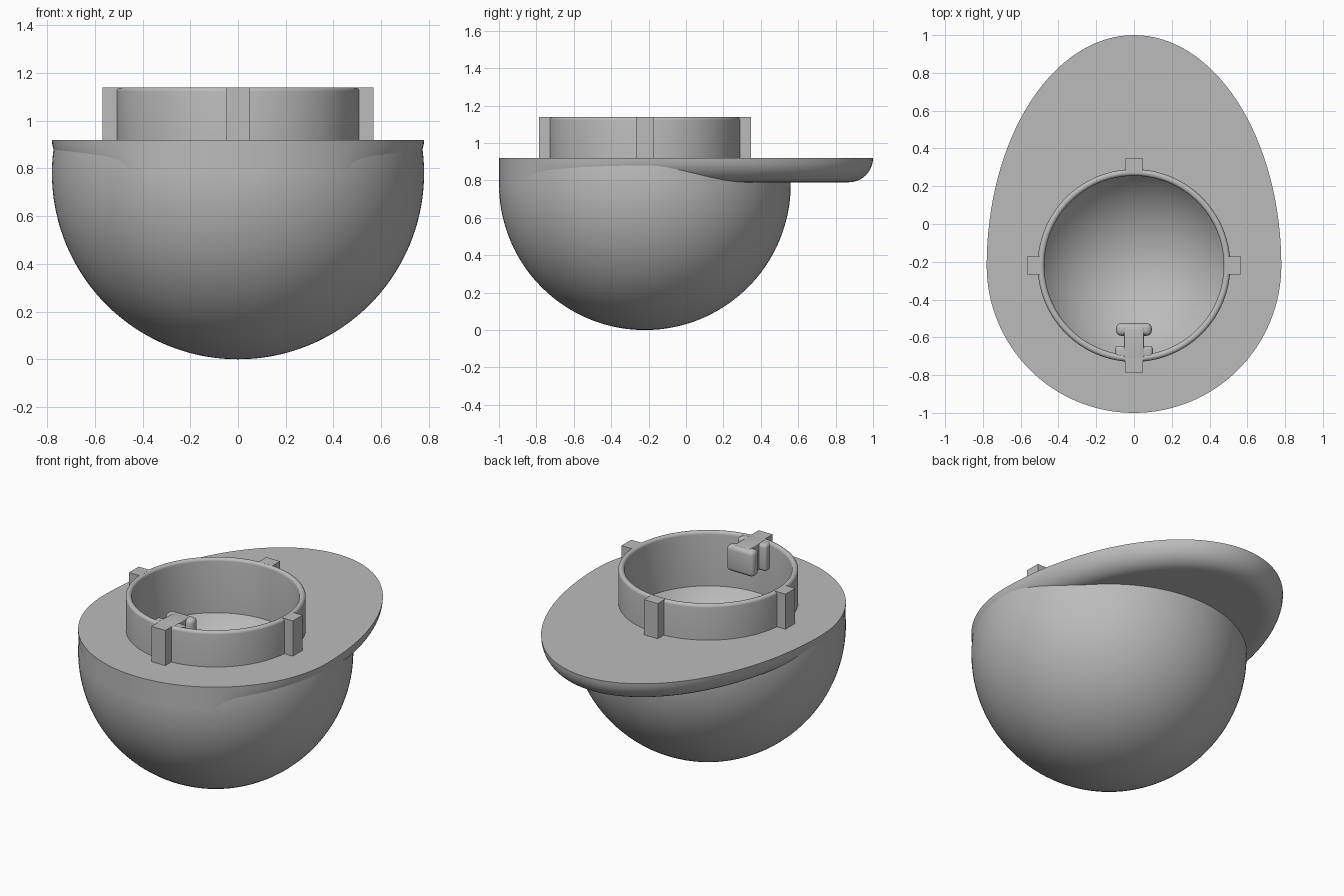
import bpy, bmesh
from math import sin, cos, pi, sqrt, radians, asin

if "Cube" in bpy.data.objects:
    bpy.data.objects.remove(bpy.data.objects["Cube"], do_unlink=True)

CY = -0.22        # y of the dome axis
R = 0.78          # dome radius
TOP = 0.92        # flat deck height
LIP = 0.13        # brim thickness
RIM = 1.14        # collar top
N = 128

grey = bpy.data.materials.new("plain grey")
grey.use_nodes = True
COLOUR = (0.5, 0.5, 0.5, 1)
grey.diffuse_color = COLOUR
grey.node_tree.nodes["Principled BSDF"].inputs["Base Color"].default_value = COLOUR


def finish(name, bm, angle=35):
    bmesh.ops.recalc_face_normals(bm, faces=bm.faces)
    me = bpy.data.meshes.new(name)
    bm.to_mesh(me)
    bm.free()
    me.shade_smooth()
    me.set_sharp_from_angle(angle=radians(angle))
    me.materials.append(grey)
    ob = bpy.data.objects.new(name, me)
    bpy.context.collection.objects.link(ob)
    return ob


def loft(name, rows, closed=False):
    """Skin a list of equal closed loops of points."""
    bm = bmesh.new()
    loops = [[bm.verts.new(p) for p in row] for row in rows]
    pairs = list(zip(loops, loops[1:]))
    if closed:
        pairs.append((loops[-1], loops[0]))
    for a, b in pairs:
        for i in range(N):
            j = (i + 1) % N
            bm.faces.new((a[i], a[j], b[j], b[i]))
    bmesh.ops.remove_doubles(bm, verts=bm.verts, dist=1e-5)
    return finish(name, bm)


def circle(r, z):
    return [(r * cos(2 * pi * i / N), CY + r * sin(2 * pi * i / N), z) for i in range(N)]


def box(name, x, y, z, bevel=0):
    """Box from (min, max) pairs, optionally rounded."""
    bm = bmesh.new()
    bmesh.ops.create_cube(bm, size=1)
    for v in bm.verts:
        v.co = [lo + (c + 0.5) * (hi - lo) for c, (lo, hi) in zip(v.co, (x, y, z))]
    if bevel:
        bmesh.ops.bevel(bm, geom=bm.edges[:], offset=bevel, segments=4,
                        profile=0.5, affect='EDGES')
    return finish(name, bm)


# Dome: sphere cut off just under the deck
end = pi / 2 + asin((TOP - 0.005 - R) / R)
loft("dome", [circle(R * sin(end * k / 40), R - R * cos(end * k / 40)) for k in range(41)])


# Brim: egg-shaped deck whose lower edge rounds off towards the back
def egg(drop, a):
    row = []
    for i in range(N):
        t = 2 * pi * i / N
        y = CY + (1.22 if sin(t) > 0 else R) * sin(t)
        w = LIP * min(1, max(0, (y + 0.85) / 0.55)) * (1 - cos(a))
        rx, ry = R - w, (1.22 if sin(t) > 0 else R) - w
        row.append((rx * cos(t), CY + ry * sin(t), TOP - drop))
    return row


rounded = [egg(LIP * sin(pi / 2 * k / 10), pi / 2 * k / 10) for k in range(11)]
loft("brim", [circle(0.49, TOP)] + rounded + [circle(0.49, TOP - LIP)], closed=True)

# Collar with rounded lip, running down into a shallow bowl
mid, half = 0.4925, 0.0175
profile = [(0.51, TOP - 0.02)]
profile += [(mid + half * cos(pi * k / 10), RIM - half + half * sin(pi * k / 10)) for k in range(11)]
BOWL, EDGE = 0.58, 0.475
centre = 0.80 + sqrt(BOWL ** 2 - EDGE ** 2)
slope = asin(EDGE / BOWL)
profile += [(BOWL * sin(slope * k / 20), centre - BOWL * cos(slope * k / 20)) for k in range(20, -1, -1)]
loft("collar_and_bowl", [circle(r, z) for r, z in profile])

# Four locking tabs around the collar
HW = 0.048
height = (TOP - 0.01, RIM)
for name, s in (("left_tab", 1), ("right_tab", -1)):
    box(name, sorted((s * 0.49, s * 0.567)), (CY - HW, CY + HW), height)
box("back_tab", (-HW, HW), (CY + 0.49, CY + 0.567), height)
box("front_tab", (-HW, HW), (CY - 0.567, CY - 0.49), height)

# T-shaped catch inside the front of the collar
box("catch_root", (-0.1, 0.1), (-0.72, -0.645), (0.97, RIM - 0.003), 0.018)
box("catch_stem", (-0.052, 0.052), (-0.72, -0.55), (0.97, RIM), 0.006)
box("catch_head", (-0.094, 0.094), (-0.592, -0.525), (0.975, RIM - 0.002), 0.026)
